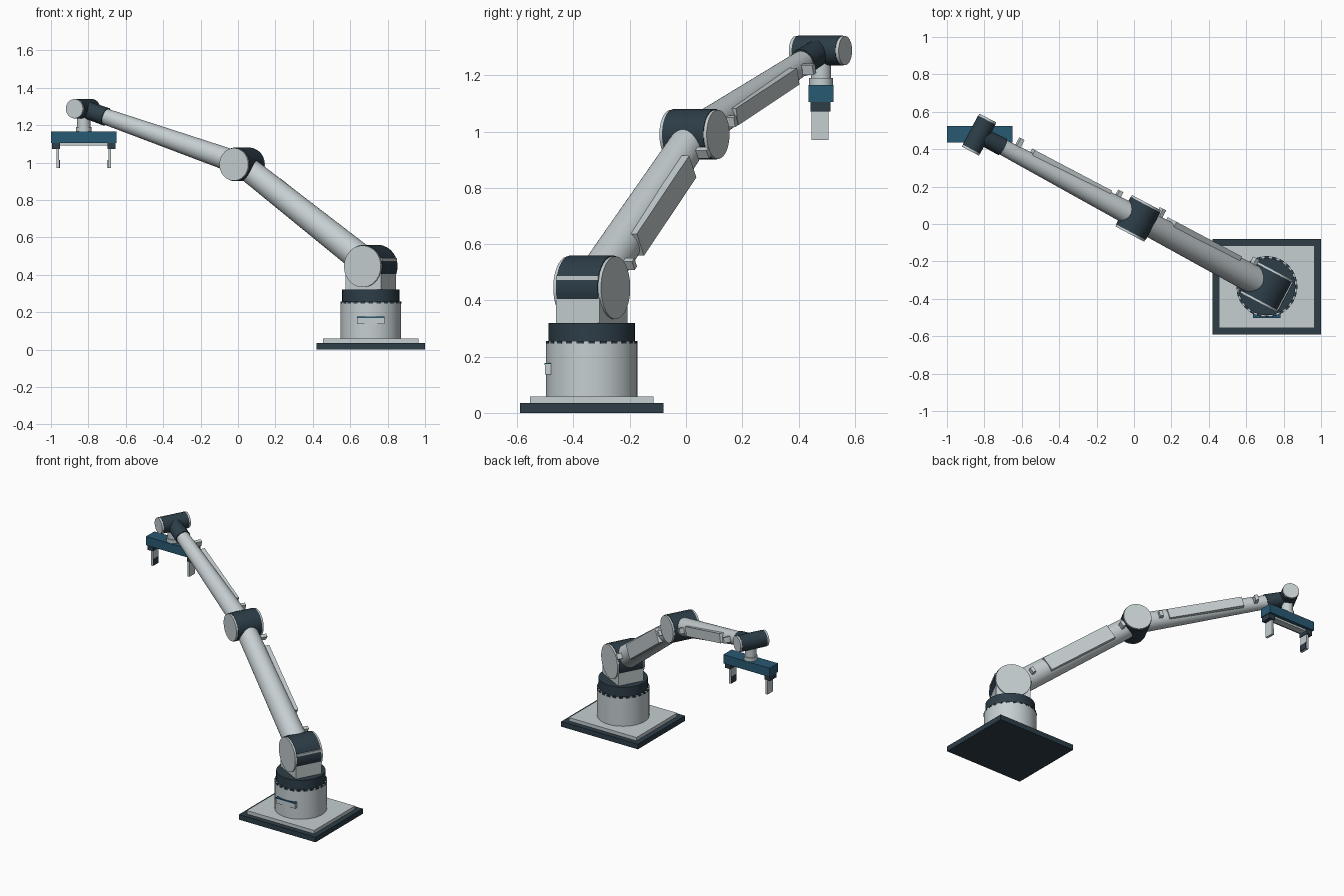
import bpy, bmesh, math
from mathutils import Vector, Matrix

if "Cube" in bpy.data.objects:
    bpy.data.objects.remove(bpy.data.objects["Cube"])


def material(name, rgb):
    m = bpy.data.materials.new(name)
    m.diffuse_color = (*rgb, 1)
    m.use_nodes = True
    m.node_tree.nodes["Principled BSDF"].inputs["Base Color"].default_value = m.diffuse_color
    return m


LIGHT = material("light_grey", (0.56, 0.62, 0.64))
DARK = material("dark_slate", (0.026, 0.047, 0.064))
BLUE = material("steel_blue", (0.022, 0.10, 0.17))

Z = Vector((0, 0, 1))
YAW = math.radians(152.1)
D = Vector((math.cos(YAW), math.sin(YAW), 0))   # reach direction of the arm
N = Vector((-D.y, D.x, 0)) * -1                 # hinge axis of all joints


def finish(bm, name, mat, bevel=0.0):
    bmesh.ops.recalc_face_normals(bm, faces=bm.faces)
    me = bpy.data.meshes.new(name)
    bm.to_mesh(me)
    bm.free()
    me.materials.append(mat)
    ob = bpy.data.objects.new(name, me)
    bpy.context.collection.objects.link(ob)
    if bevel:
        mod = ob.modifiers.new("edge", 'BEVEL')
        mod.width, mod.segments = bevel, 1
    return ob


def box(name, mat, c, size, axes=None, bevel=0.0):
    """Box centred at c; axes gives an optional local frame."""
    bm = bmesh.new()
    bmesh.ops.create_cube(bm, size=1)
    rot = Matrix(axes).transposed().to_4x4() if axes else Matrix.Identity(4)
    bm.transform(Matrix.Translation(c) @ rot @ Matrix.Diagonal((*size, 1)))
    return finish(bm, name, mat, bevel)


def tube(name, mat, a, b, r1, r2=None, sides=32):
    """Round bar from a to b, optionally tapered."""
    a, b = Vector(a), Vector(b)
    bm = bmesh.new()
    bmesh.ops.create_cone(bm, cap_ends=True, segments=sides, radius1=r1,
                          radius2=r1 if r2 is None else r2, depth=(b - a).length)
    rot = Z.rotation_difference((b - a).normalized()).to_matrix().to_4x4()
    bm.transform(Matrix.Translation((a + b) / 2) @ rot)
    ob = finish(bm, name, mat)
    bpy.ops.object.select_all(action='DESELECT')
    ob.select_set(True)
    bpy.context.view_layer.objects.active = ob
    bpy.ops.object.shade_smooth_by_angle(angle=math.radians(35))
    return ob


def joint(name, c, r, half):
    """Dark hinge drum with a light cap on each end."""
    tube(name + "_drum", DARK, c - N * (half - 0.012), c + N * (half - 0.012), r)
    for side, s in (("front", -1), ("back", 1)):
        tube(f"{name}_{side}_cap", LIGHT, c + N * s * (half - 0.016), c + N * s * half, r * 0.97)


def link(name, a, b, r1, r2, panel, clips, width, off, clip_off):
    """Tapered arm tube with a side cover and two cable clips."""
    t = (b - a).normalized()
    axes = (t, N, t.cross(N))
    tube(name + "_tube", LIGHT, a, b, r1, r2)
    box(name + "_side_cover", LIGHT, a.lerp(b, sum(panel) / 2) + N * (off - 0.015),
        ((b - a).length * (panel[1] - panel[0]), 0.03, width), axes)
    for i, f in enumerate(clips):
        box(f"{name}_clip_{i + 1}", LIGHT, a.lerp(b, f) + N * (clip_off - 0.012),
            (0.022, 0.05, 0.036), axes)


# Base plates and pedestal
cx, cy = 0.71, -0.335
box("floor_plate", DARK, (cx, cy, 0.0175), (0.58, 0.51, 0.035))
box("upper_plate", LIGHT, (cx, cy, 0.0465), (0.51, 0.44, 0.023))
tube("pedestal", LIGHT, (cx, cy, 0.058), (cx, cy, 0.255), 0.162, sides=40)
tube("turntable_ring", DARK, (cx, cy, 0.25), (cx, cy, 0.32), 0.153, sides=40)

# Dark marks around the top of the pedestal
for i in range(24):
    a = math.tau * i / 24
    out = Vector((math.cos(a), math.sin(a), 0))
    box(f"ring_mark_{i + 1}", DARK, Vector((cx, cy, 0.251)) + out * 0.158,
        (0.01, 0.024, 0.010), (out, Z.cross(out), Z))

# Front badge plate with blue strip
box("badge_plate", LIGHT, (cx, cy - 0.155, 0.155), (0.145, 0.022, 0.036))
box("badge_strip", BLUE, (cx, cy - 0.156, 0.173), (0.145, 0.024, 0.007))

# Joint positions
shoulder = Vector((cx, cy, 0.445))
elbow = Vector((0.022, 0.030, 0.99))
wrist = Vector((-0.828, 0.478, 1.288))

# Shoulder block, drum and rear stripe
box("shoulder_block", LIGHT, (cx, cy, 0.37), (0.214, 0.176, 0.10), (D, -N, Z))
joint("shoulder", shoulder, 0.115, 0.096)
box("shoulder_stripe", LIGHT, shoulder - D * 0.108 + Z * 0.036,
    (0.01, 0.17, 0.016), (D, -N, Z))

# Arm links and their joints
link("upper_arm", shoulder, elbow, 0.077, 0.064, (0.28, 0.79), (0.155, 0.88), 0.095, 0.08, 0.095)
joint("elbow", elbow, 0.09, 0.095)
link("forearm", elbow, wrist.lerp(elbow, 0.05), 0.062, 0.041,
     (0.22, 0.73), (0.165, 0.82), 0.062, 0.066, 0.074)
tube("wrist_collar", DARK, elbow.lerp(wrist, 0.855), elbow.lerp(wrist, 0.99), 0.049, 0.046)
joint("wrist", wrist, 0.053, 0.10)

# Gripper neck and crossbar
gx, gy = -0.825, 0.48
tube("gripper_neck", LIGHT, (gx, gy, 1.185), (gx, gy, 1.27), 0.036)
tube("gripper_flange", LIGHT, (gx, gy, 1.16), (gx, gy, 1.19), 0.042)
box("gripper_bar", BLUE, (gx, gy, 1.135), (0.35, 0.09, 0.06))
box("gripper_rail", LIGHT, (gx, gy, 1.099), (0.27, 0.045, 0.014))

# Mirrored fingers
for side, s in (("left", -1), ("right", 1)):
    box(f"{side}_finger_mount", DARK, (gx + s * 0.149, gy - 0.002, 1.089), (0.043, 0.07, 0.034))
    box(f"{side}_finger", LIGHT, (gx + s * 0.139, gy - 0.004, 1.022), (0.014, 0.06, 0.104))
    box(f"{side}_finger_pad", DARK, (gx + s * 0.130, gy - 0.004, 0.993), (0.005, 0.054, 0.042))
